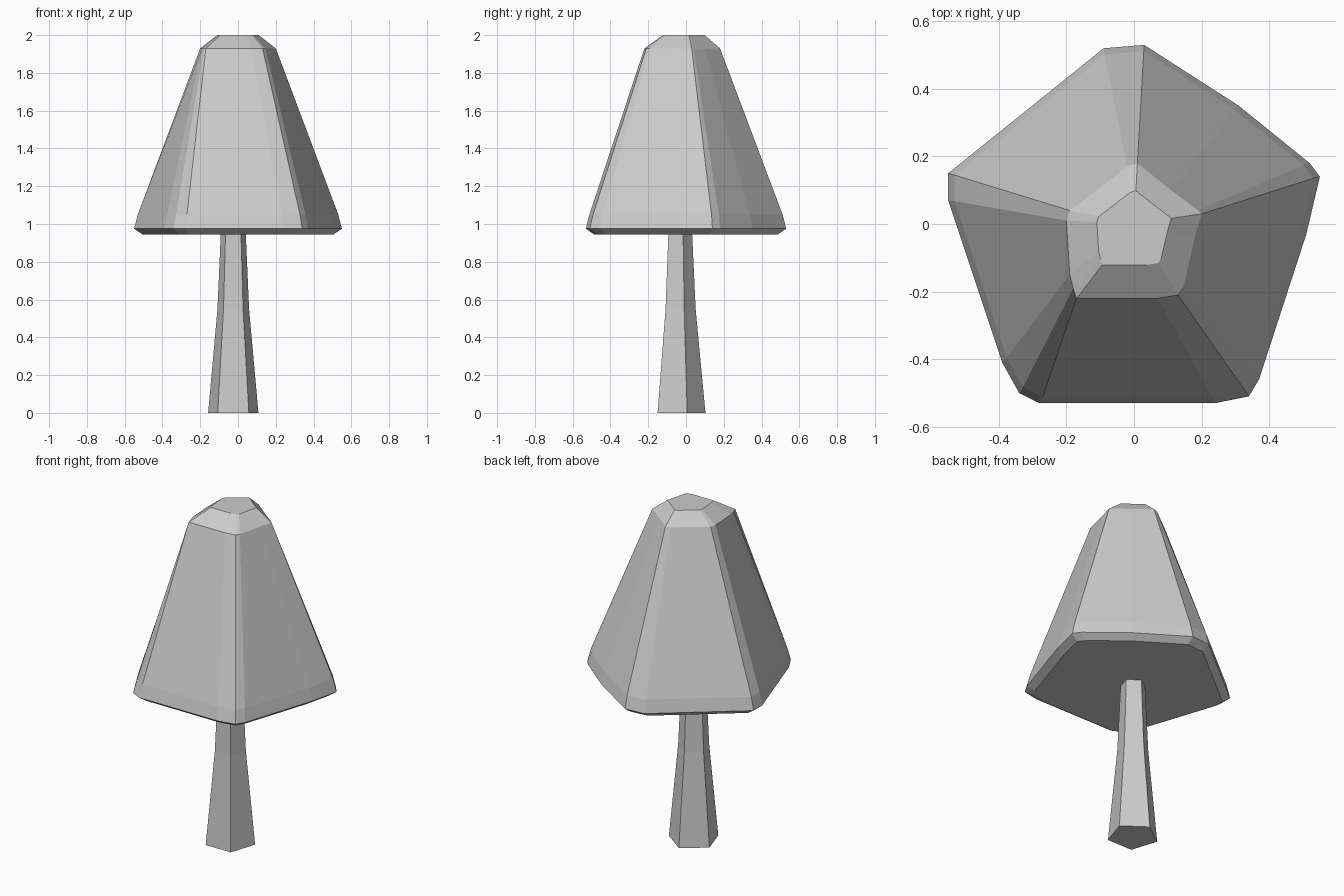
import bpy
from math import sin, cos, radians

cube = bpy.data.objects.get("Cube")
if cube:
    bpy.data.objects.remove(cube, do_unlink=True)

grey = bpy.data.materials.new("plain_grey")
grey.use_nodes = True
colour = (0.6, 0.6, 0.6, 1)
grey.diffuse_color = colour
grey.node_tree.nodes["Principled BSDF"].inputs["Base Color"].default_value = colour


def loft(name, rings):
    """Join matching rings of points into a closed, flat-shaded solid."""
    count = len(rings[0])
    verts = [point for ring in rings for point in ring]
    faces = [tuple(reversed(range(count))),
             tuple(range(len(verts) - count, len(verts)))]
    for level in range(len(rings) - 1):
        low = level * count
        for i in range(count):
            j = (i + 1) % count
            faces.append((low + i, low + j, low + count + j, low + count + i))
    mesh = bpy.data.meshes.new(name)
    mesh.from_pydata(verts, [], faces)
    mesh.materials.append(grey)
    mesh.update()
    part = bpy.data.objects.new(name, mesh)
    bpy.context.collection.objects.link(part)
    return part


def pentagon(radius, z):
    """Five-sided trunk section with its flat side to the front."""
    angles = [radians(90 + 72 * i) for i in range(5)]
    return [(radius * cos(a) - 0.025, radius * sin(a) - 0.037, z) for a in angles]


def scaled(outline, factor, z):
    return [(x * factor, y * factor, z) for x, y in outline]


# Trunk: tapered pentagon that sinks into the crown
loft("trunk", [pentagon(r, z) for r, z in
               ((0.14, 0), (0.088, 0.55), (0.07, 0.94), (0.068, 0.98))])

# Crown: uneven five-sided cone with cut corners
rim = [(-.39, -.41), (-.34, -.5), (-.28, -.53), (.24, -.53), (.34, -.51),
       (.37, -.46), (.51, -.03), (.55, .14), (.52, .18), (.31, .35),
       (.03, .53), (-.09, .52), (-.55, .15), (-.55, .07)]
shoulder = [(-.19, -.15), (-.18, -.19), (-.17, -.22), (.07, -.22), (.13, -.21),
            (.145, -.19), (.18, -.04), (.2, .03), (.19, .04), (.11, .1),
            (.01, .18), (-.02, .17), (-.19, .04), (-.2, .01)]
loft("crown", [scaled(rim, 0.92, 0.945),
               scaled(rim, 1, 0.975),
               scaled(rim, 0.965, 1.05),
               scaled(shoulder, 1, 1.93),
               scaled(shoulder, 0.55, 2)])
